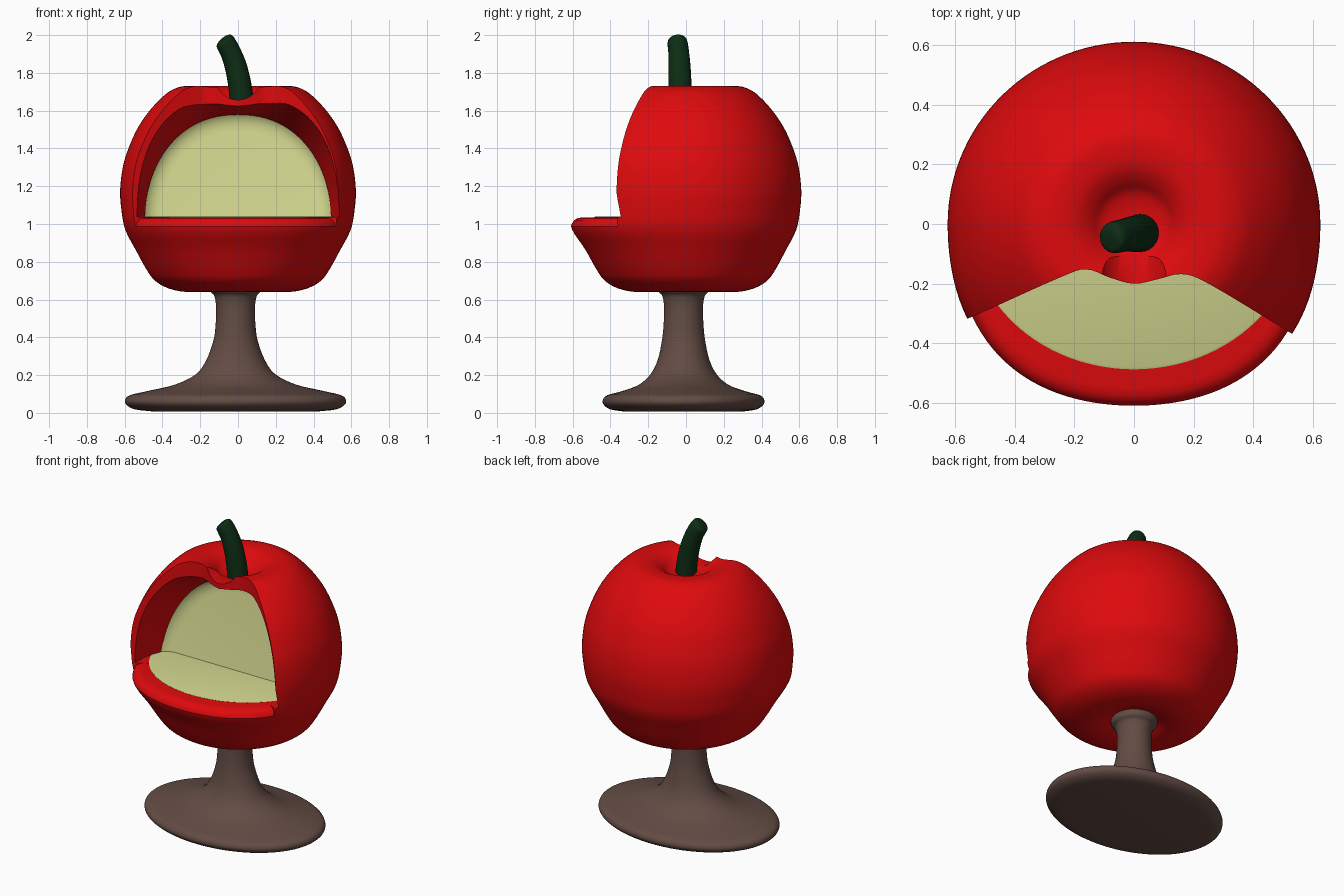
import bpy, bmesh
from math import sin, cos, pi, exp
from mathutils import Vector

if "Cube" in bpy.data.objects:
    bpy.data.objects.remove(bpy.data.objects["Cube"])


def material(name, rgb):
    m = bpy.data.materials.new(name)
    m.diffuse_color = (*rgb, 1)
    m.use_nodes = True
    m.node_tree.nodes["Principled BSDF"].inputs["Base Color"].default_value = m.diffuse_color
    return m


RED = material("red_shell", (0.73, 0.003, 0.004))
CREAM = material("cream_fabric", (0.62, 0.65, 0.26))
GREEN = material("green_stalk", (0.004, 0.026, 0.007))
BROWN = material("brown_base", (0.125, 0.072, 0.058))


def spline(pts, n=4):
    """Smooth a short list of points with a Catmull-Rom curve."""
    p = [Vector(q) for q in pts]
    p = [p[0] * 2 - p[1]] + p + [p[-1] * 2 - p[-2]]
    out = []
    for a, b, c, d in zip(p, p[1:], p[2:], p[3:]):
        for i in range(n):
            t = i / n
            out.append(0.5 * (2 * b + (c - a) * t + (2 * a - 5 * b + 4 * c - d) * t * t
                              + (3 * b - a - 3 * c + d) * t ** 3))
    return out + [p[-2]]


def loft(name, rings, mat=None, start_cap=True, end_cap=True):
    """Skin a row of closed rings into a mesh object."""
    bm = bmesh.new()
    vs = [[bm.verts.new(c) for c in r] for r in rings]
    n = len(vs[0])
    for a, b in zip(vs, vs[1:]):
        for i in range(n):
            j = (i + 1) % n
            bm.faces.new((a[i], a[j], b[j], b[i]))
    if start_cap:
        bm.faces.new(vs[0][::-1])
    if end_cap:
        bm.faces.new(vs[-1])
    bmesh.ops.recalc_face_normals(bm, faces=bm.faces)
    me = bpy.data.meshes.new(name)
    bm.to_mesh(me)
    bm.free()
    ob = bpy.data.objects.new(name, me)
    bpy.context.collection.objects.link(ob)
    if mat:
        me.materials.append(mat)
    else:
        ob.hide_render = True
    return ob


def ellipse(rx, ry, z, cx=0, cy=0, n=96):
    return [(cx + rx * cos(2 * pi * i / n), cy + ry * sin(2 * pi * i / n), z) for i in range(n)]


def fruit_ring(r, z, n=120):
    """Ring of the fruit: fuller at the front corners and at the front lip."""
    w = min(max((r - 0.4) / 0.2, 0), 1)
    ring = []
    for i in range(n):
        a = 2 * pi * i / n
        f = 1.0
        if a > pi:
            f += 0.045 * w * sin(2 * a) ** 2 + 0.035 * w * sin(a) ** 2 * exp(-((z - 0.99) / 0.1) ** 2)
        ring.append((r * f * cos(a), 0.978 * r * f * sin(a), z))
    return ring


def boolean(ob, cutter, op="DIFFERENCE"):
    bpy.context.view_layer.objects.active = ob
    m = ob.modifiers.new("cut", "BOOLEAN")
    m.operation, m.object, m.solver = op, cutter, "EXACT"
    bpy.ops.object.modifier_apply(modifier=m.name)
    bpy.data.objects.remove(cutter)


def smooth(ob, angle=40):
    bpy.ops.object.select_all(action="DESELECT")
    ob.select_set(True)
    bpy.context.view_layer.objects.active = ob
    bpy.ops.object.shade_smooth_by_angle(angle=angle * pi / 180)


# fruit shell: turned profile with a dimple above and below
profile = [(0.02, 0.68), (0.13, 0.675), (0.2, 0.65), (0.28, 0.641), (0.37, 0.66), (0.44, 0.70),
           (0.485, 0.76), (0.54, 0.86), (0.597, 0.97), (0.618, 1.08), (0.624, 1.18), (0.61, 1.3),
           (0.58, 1.4), (0.53, 1.51), (0.46, 1.61), (0.38, 1.69), (0.32, 1.722), (0.27, 1.73),
           (0.2, 1.722), (0.15, 1.695), (0.11, 1.66), (0.06, 1.645), (0.02, 1.643)]
shell = loft("fruit_shell", [fruit_ring(r, z) for r, z in spline(profile)], RED)

# front cut: a wedge in plan, with a rounded lip left below it
wedge = spline([(-0.75, -0.40), (-0.5, -0.292), (-0.25, -0.18), (-0.16, -0.152), (-0.08, -0.18), (0, -0.2),
                (0.08, -0.185), (0.16, -0.168), (0.25, -0.2), (0.5, -0.35), (0.75, -0.5)])
plan = [(p.x, p.y) for p in wedge] + [(0.75, -0.9), (-0.75, -0.9)]
front_cut = loft("front_cut", [[(x, y, z) for x, y in plan] for z in (0.9, 2.0)])
lip = [(0.02, 1.035), (0.55, 1.035), (0.572, 1.031), (0.588, 1.02), (0.597, 1.003), (0.603, 0.982),
       (0.9, 0.982), (0.9, 1.9), (0.02, 1.9)]
lip_form = loft("lip_form", [fruit_ring(r, z) for r, z in lip])
boolean(front_cut, lip_form, "INTERSECT")
boolean(shell, front_cut)


# arched hollow: leans back at the rear, swells towards the thin front rim
def arch(sx, sz=None, y=None, dy=0.0, px=0.9, pz=1.0, sag=0.0, floor=1.036, n=48):
    ring = []
    for i in range(n + 1):
        a = pi * i / n
        c = cos(a)
        x = 0.5 * sx * abs(c) ** px * (1 if c > 0 else -1)
        h = 0.552 * (sz or sx) * max(sin(a), 0) ** pz
        z = floor + h - sag * exp(-(x / 0.15) ** 2) * h
        ring.append((x, -0.06 + 0.25 * (z - 1.03) + dy if y is None else y, z))
    return ring


front = dict(px=0.75, pz=0.88)
hollow = loft("hollow", [arch(0.97, dy=0.04), arch(0.985, dy=-0.05),
                         arch(1.06, 1.17, y=-0.2, sag=0.09, **front),
                         arch(1.07, 1.19, y=-0.33, sag=0.09, **front),
                         arch(1.07, 1.19, y=-0.8, sag=0.09, **front)])
boolean(shell, hollow)

# dip at the front of the stalk dimple
dip = loft("dip", [[(0.12 * cos(k * pi / 24), y, 1.777 + 0.12 * sin(k * pi / 24)) for k in range(48)]
                   for y in (-0.4, -0.01)])
boolean(shell, dip)
smooth(shell, 35)

# back panel: dished sheet filling the rear of the hollow
back = loft("back_panel", [arch(0.998, dy=-0.045), arch(0.97, dy=-0.03), arch(0.93, dy=-0.013),
                           arch(0.87, dy=-0.003), arch(0.82)], CREAM, start_cap=False)
smooth(back)

# seat pad, almost flush with the lip
seat = loft("seat_pad", [ellipse(0.55 * s, 0.487 * s, z)
                         for s, z in ((0.98, 0.98), (1, 1.0), (1, 1.036), (0.985, 1.039))], CREAM)
smooth(seat)

# curved stalk
path = [(0.022, -0.03, 1.62, 0.064), (0.012, -0.032, 1.72, 0.062), (-0.008, -0.034, 1.82, 0.059),
        (-0.035, -0.038, 1.9, 0.055), (-0.066, -0.045, 1.96, 0.053), (-0.077, -0.047, 1.976, 0.043),
        (-0.081, -0.048, 1.981, 0.022)]
pts = spline(path, 3)
rings = []
for i, p in enumerate(pts):
    d = (pts[min(i + 1, len(pts) - 1)] - pts[max(i - 1, 0)]).to_3d().normalized()
    u = d.cross(Vector((0, 1, 0))).normalized()
    v = d.cross(u)
    rings.append([p.to_3d() + p.w * (u * cos(k * pi / 12) + v * sin(k * pi / 12)) for k in range(24)])
stalk = loft("stalk", rings, GREEN)
smooth(stalk, 60)

# pedestal: round neck flaring into an oval foot
foot = [(0.44, 0.32, 0.008), (0.53, 0.385, 0.018), (0.575, 0.42, 0.04), (0.585, 0.428, 0.066),
        (0.56, 0.405, 0.093), (0.46, 0.32, 0.117), (0.32, 0.235, 0.15), (0.21, 0.175, 0.205),
        (0.155, 0.137, 0.28), (0.118, 0.115, 0.38), (0.106, 0.106, 0.46), (0.103, 0.103, 0.56),
        (0.113, 0.113, 0.62), (0.135, 0.135, 0.645), (0.14, 0.14, 0.69)]
pedestal = loft("pedestal", [ellipse(rx, ry, max(z, 0), -0.013, -0.013) for rx, ry, z in spline(foot)], BROWN)
smooth(pedestal, 50)
